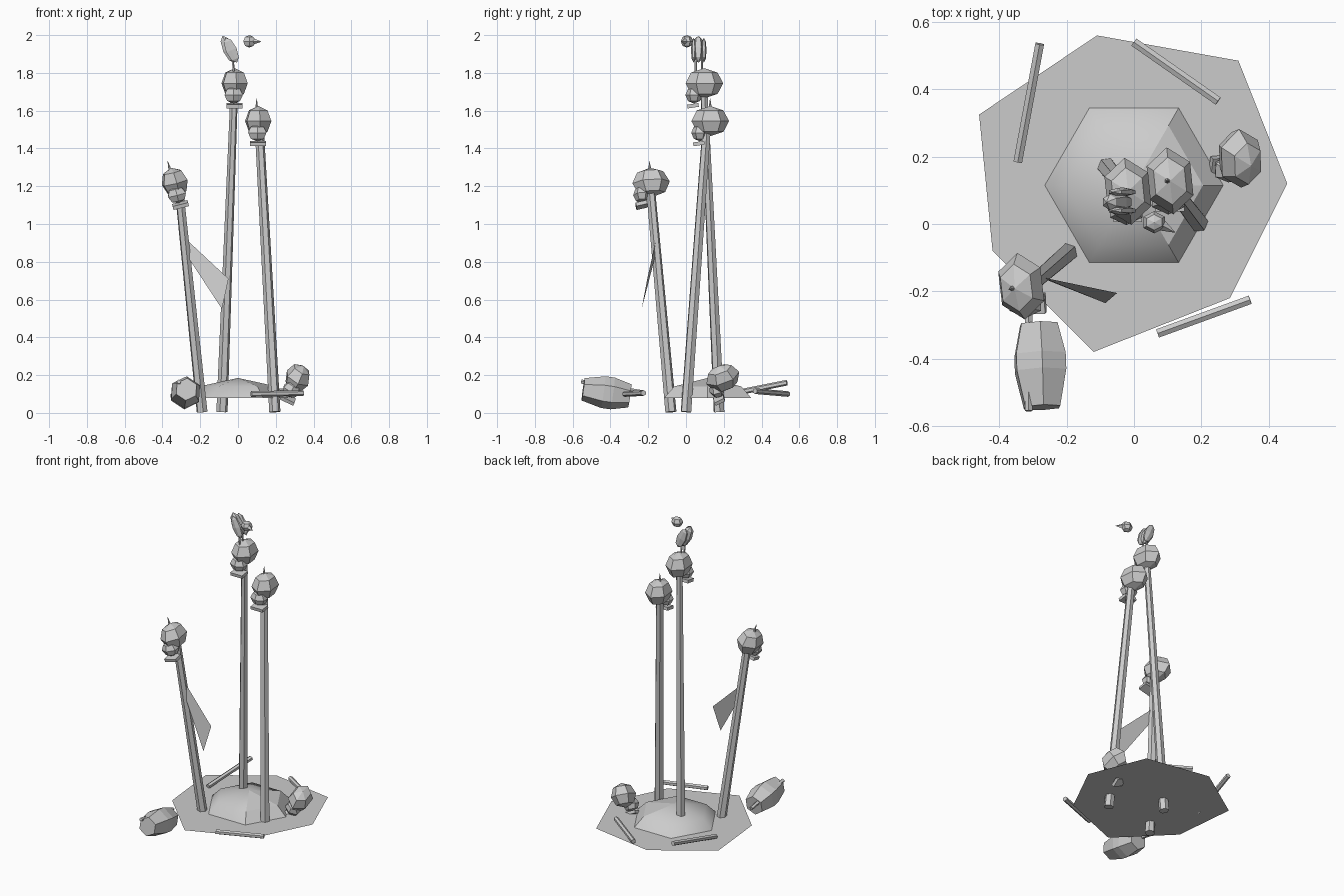
import bpy
import bmesh
from math import cos, sin, pi
from mathutils import Vector, Matrix, Euler

cube = bpy.data.objects.get("Cube")
if cube:
    bpy.data.objects.remove(cube, do_unlink=True)

grey = bpy.data.materials.new("plain_grey")
grey.use_nodes = True
grey.diffuse_color = (0.6, 0.6, 0.6, 1)
grey.node_tree.nodes["Principled BSDF"].inputs["Base Color"].default_value = (0.6, 0.6, 0.6, 1)


def finish(name, bm, matrix=Matrix(), solid=True):
    if solid:
        bmesh.ops.recalc_face_normals(bm, faces=bm.faces)
    mesh = bpy.data.meshes.new(name)
    bm.to_mesh(mesh)
    bm.free()
    mesh.materials.append(grey)
    obj = bpy.data.objects.new(name, mesh)
    obj.matrix_world = matrix
    bpy.context.collection.objects.link(obj)
    return obj


def place(loc, rot=(0, 0, 0), scale=(1, 1, 1)):
    return Matrix.LocRotScale(Vector(loc), Euler(rot), Vector(scale))


def rod(name, start, end, r1, r2, sides=6):
    """Tapered prism between two points."""
    a, b = Vector(start), Vector(end)
    bm = bmesh.new()
    bmesh.ops.create_cone(bm, cap_ends=True, segments=sides, radius1=r1, radius2=r2,
                          depth=(b - a).length)
    turn = (b - a).to_track_quat("Z", "Y")
    return finish(name, bm, Matrix.LocRotScale((a + b) / 2, turn, None))


def ball(name, matrix, sides=6, rings=4):
    bm = bmesh.new()
    bmesh.ops.create_uvsphere(bm, u_segments=sides, v_segments=rings, radius=1)
    return finish(name, bm, matrix)


def skull(name, loc, rot=(0, 0, 0), size=1.0, spike=True):
    """Faceted skull with a snout, a jaw plate and the stake tip on top."""
    base = place(loc, rot, (size,) * 3)
    ball(name + "_cranium", base @ place((0, 0, 0), (0, 0, 0.1), (0.075, 0.1, 0.08)))
    ball(name + "_snout", base @ place((-0.005, -0.055, -0.062), (0, 0, 0), (0.056, 0.045, 0.045)))
    bm = bmesh.new()
    bmesh.ops.create_cube(bm, size=1)
    finish(name + "_jaw", bm, base @ place((0, -0.06, -0.119), (0.15, 0, 0), (0.085, 0.06, 0.02)))
    if spike:
        tip = base @ Vector((-0.008, 0, 0.12))
        rod(name + "_spike", base @ Vector((-0.008, 0, 0.06)), tip, 0.01, 0.001)


# Flat ground sheet
bm = bmesh.new()
outline = [(-.46, .325), (-.42, -.08), (-.12, -.38), (.285, -.22), (.455, .12), (.31, .485), (-.11, .56)]
bm.faces.new([bm.verts.new((x, y, 0.08)) for x, y in outline])
finish("ground_sheet", bm, solid=False)

# Low mound, smooth on top
bm = bmesh.new()
rings = []
for r, z in ((0.265, 0.08), (0.205, 0.14)):
    rings.append([bm.verts.new((r * cos(i * pi / 3), 0.115 + r * sin(i * pi / 3), z)) for i in range(6)])
apex = bm.verts.new((0, 0.115, 0.185))
for i in range(6):
    j = (i + 1) % 6
    bm.faces.new((rings[0][i], rings[0][j], rings[1][j], rings[1][i]))
    bm.faces.new((rings[1][i], rings[1][j], apex))
for f in bm.faces:
    f.smooth = f.calc_center_median().x < 0.1
finish("mound", bm, solid=False)

# Leaning stakes
rod("left_stake", (-0.19, -0.08, 0.005), (-0.31, -0.185, 1.16), 0.03, 0.024)
rod("middle_stake", (-0.085, 0.175, 0.005), (-0.02, 0.095, 1.7), 0.03, 0.02)
rod("right_stake", (0.195, 0.0, 0.005), (0.112, 0.11, 1.52), 0.03, 0.024)

# Skulls on the stakes and one on the ground
skull("left_skull", (-0.335, -0.185, 1.22), (0.08, -0.25, 0))
skull("middle_skull", (-0.018, 0.097, 1.745), spike=False)
skull("right_skull", (0.107, 0.128, 1.545))
skull("fallen_skull", (0.315, 0.195, 0.185), (0.35, 0.45, 0.1), 0.93, spike=False)

# Torn pennant on the left stake
bm = bmesh.new()
corners = [(-.275, -.158, .92), (-.262, -.165, .82), (-.085, -.235, .55), (-.05, -.205, .71)]
bm.faces.new([bm.verts.new(c) for c in corners])
finish("pennant", bm, solid=False)

# Bird perched on the middle skull, its head apart
lean = (0, -0.42, 0)
ball("bird_body", place((-0.05, 0.065, 1.925), lean, (0.035, 0.032, 0.078)))
for side, y in (("left", 0.095), ("right", 0.04)):
    ball("bird_wing_" + side, place((-0.035, y, 1.92), lean, (0.034, 0.014, 0.072)))
    rod("bird_leg_" + side, (-0.022, 0.07 + (y - 0.07) * 0.6, 1.8),
        (-0.03, 0.07 + (y - 0.07) * 0.6, 1.89), 0.006, 0.006, 5)
ball("bird_head", place((0.06, 0.005, 1.967), (0, 0, 0), (0.037, 0.033, 0.033)))
rod("bird_beak", (0.085, -0.005, 1.967), (0.122, -0.025, 1.965), 0.016, 0.001, 4)

# Barrel-shaped bundle lying on its side, pierced by a thin rod
bm = bmesh.new()
rows = []
for t, r in ((-0.128, 0.06), (-0.02, 0.085), (0.03, 0.085), (0.122, 0.062)):
    rows.append([bm.verts.new((r * cos(k * pi / 3 + 0.45), t, r * sin(k * pi / 3 + 0.45)))
                 for k in range(6)])
for low, high in zip(rows, rows[1:]):
    for i in range(6):
        j = (i + 1) % 6
        bm.faces.new((low[i], low[j], high[j], high[i]))
bm.faces.new(rows[0])
bm.faces.new(rows[-1])
finish("bundle", bm, place((-0.278, -0.418, 0.107), (-0.14, 0, 0.04)))
rod("bundle_rod", (-0.313, -0.555, 0.165), (-0.313, -0.225, 0.107), 0.012, 0.012, 5)

# Loose sticks around the edge
sticks = {
    "back_right_stick": ((-0.345, 0.185, 0.09), (-0.28, 0.535, 0.16)),
    "back_left_stick": ((0.0, 0.54, 0.1), (0.25, 0.365, 0.115)),
    "front_stick": ((0.07, -0.325, 0.1), (0.345, -0.225, 0.105)),
}
for name, (a, b) in sticks.items():
    rod(name, a, b, 0.015, 0.015)
